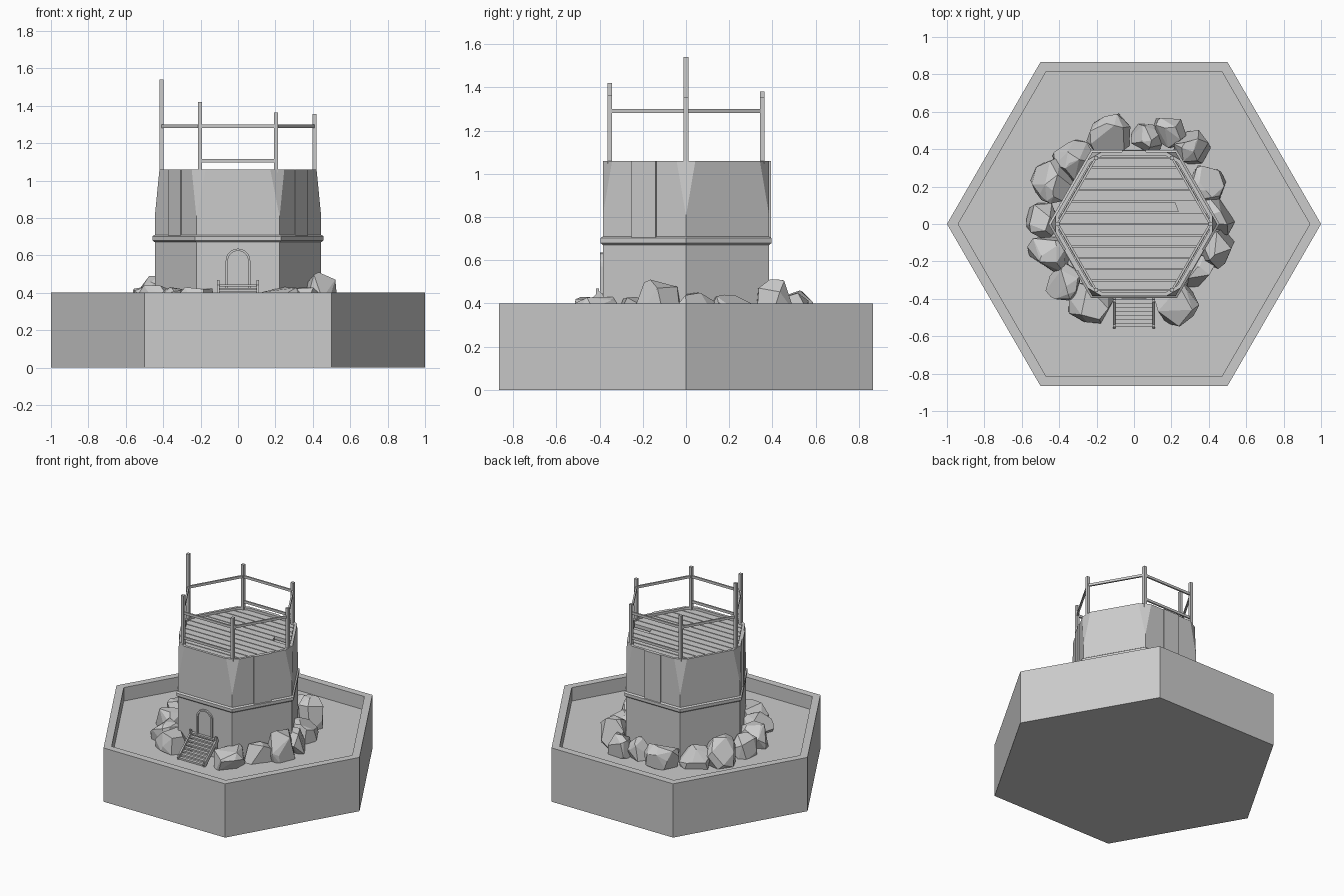
import bpy, bmesh, math, random
from mathutils import Vector

if "Cube" in bpy.data.objects:
    bpy.data.objects.remove(bpy.data.objects["Cube"])

random.seed(11)
FLOOR = 0.30


def finish(name, bm):
    bmesh.ops.recalc_face_normals(bm, faces=bm.faces[:])
    me = bpy.data.meshes.new(name)
    bm.to_mesh(me)
    bm.free()
    ob = bpy.data.objects.new(name, me)
    bpy.context.collection.objects.link(ob)
    return ob


def hull_bm(points, angle=0.01):
    """Convex solid around points, with coplanar triangles merged."""
    bm = bmesh.new()
    for p in points:
        bm.verts.new(p)
    bmesh.ops.convex_hull(bm, input=bm.verts[:])
    loose = [v for v in bm.verts if not v.link_faces]
    bmesh.ops.delete(bm, geom=loose, context='VERTS')
    bmesh.ops.dissolve_limit(bm, angle_limit=angle, verts=bm.verts[:], edges=bm.edges[:])
    return bm


def hull(name, points, angle=0.01):
    return finish(name, hull_bm(points, angle))


def box(name, x0, x1, y0, y1, z0, z1):
    return hull(name, [(x, y, z) for x in (x0, x1) for y in (y0, y1) for z in (z0, z1)])


def beam(name, a, b, w, h):
    a, b = Vector(a), Vector(b)
    d = (b - a).normalized()
    side = d.cross(Vector((0, 0, 1)))
    side = side.normalized() if side.length > 0.01 else Vector((1, 0, 0))
    up = side.cross(d)
    return hull(name, [p + side * s * w / 2 + up * t * h / 2
                       for p in (a, b) for s in (-1, 1) for t in (-1, 1)])


def hexagon(r, z):
    return [Vector((r * math.cos(i * math.pi / 3), r * math.sin(i * math.pi / 3), z))
            for i in range(6)]


def recess_top(bm, margin, depth):
    top = max(bm.faces, key=lambda f: f.calc_center_median().z)
    bmesh.ops.inset_individual(bm, faces=[top], thickness=margin)
    ext = bmesh.ops.extrude_discrete_faces(bm, faces=[top])
    bmesh.ops.translate(bm, verts=ext['faces'][0].verts[:], vec=(0, 0, -depth))


# Base tray
bm = hull_bm(hexagon(1, 0) + hexagon(1, 0.4))
recess_top(bm, 0.06, 0.4 - FLOOR)
finish("base", bm)

# Lower tower and belt course
R = 0.445
hull("lower_tower", hexagon(R, FLOOR - 0.01) + hexagon(R, 0.69))
hull("belt_course", hexagon(R, 0.67) + hexagon(0.458, 0.68)
     + hexagon(0.458, 0.702) + hexagon(R, 0.71))

# Upper tower with stopped chamfers on its corners
pts = hexagon(R, 0.69) + hexagon(R, 0.805)
for z in (0.84, 1.06):
    ring = hexagon(R, z)
    for i in range(6):
        for j in (i - 1, (i + 1) % 6):
            pts.append(ring[i] + (ring[j] - ring[i]).normalized() * 0.05)
bm = hull_bm(pts)
recess_top(bm, 0.02, 0.05)
finish("upper_tower", bm)

# Raised panels on alternating faces
for k, ang in enumerate((-30, 90, 210)):
    a = math.radians(ang)
    n = Vector((math.cos(a), math.sin(a), 0))
    t = Vector((-n.y, n.x, 0))
    ap = R * math.cos(math.pi / 6)
    hull(f"wall_panel_{k}", [n * d + t * s + Vector((0, 0, z))
                             for d in (ap - 0.01, ap + 0.008) for s in (-0.065, 0.065)
                             for z in (0.705, 1.06)])

# Roof deck planks, one of them broken
N, DECK_R = 12, 0.418
half = DECK_R * math.cos(math.pi / 6)
step = 2 * half / N
for i in range(N):
    y0, y1 = -half + i * step + 0.003, -half + (i + 1) * step - 0.003
    pts = []
    for y in (y0, y1):
        e = DECK_R - abs(y) * math.tan(math.pi / 6)
        right = (0.24 if y == y0 else 0.22) if i == 7 else e
        pts += [(x, y, z) for x in (-e, right) for z in (1.02, 1.045)]
    hull(f"deck_plank_{i}", pts)

# Railing posts of uneven height, counter-clockwise from +x
heights = (1.355, 1.355, 1.38, 1.54, 1.42, 1.363)
corners = hexagon(0.408, 0)
for i, (c, h) in enumerate(zip(corners, heights)):
    beam(f"railing_post_{i}", (c.x, c.y, 1.02), (c.x, c.y, h), 0.022, 0.022)

# Rails
for i in range(6):
    a, b = corners[i], corners[(i + 1) % 6]
    for z in ((1.29, 1.105) if i in (1, 4) else (1.29,)):
        up = Vector((0, 0, z))
        beam(f"rail_{i}_{z}", a + up, b + up, 0.012, 0.018)

# Arched door and frame
def arch(r):
    return ([(-r, 0.42)] + [(-r * math.cos(math.pi * k / 10), 0.57 + r * math.sin(math.pi * k / 10))
                            for k in range(11)] + [(r, 0.42)])


hull("door", [(x, y, z) for x, z in arch(0.058) for y in (-0.38, -0.388)])
bm = bmesh.new()
outer = [bm.verts.new((x, -0.38, z)) for x, z in arch(0.066)]
inner = [bm.verts.new((x, -0.38, z)) for x, z in arch(0.054)]
for k in range(len(outer) - 1):
    bm.faces.new((outer[k], outer[k + 1], inner[k + 1], inner[k]))
ext = bmesh.ops.extrude_face_region(bm, geom=bm.faces[:])
bmesh.ops.translate(bm, vec=(0, -0.018, 0),
                    verts=[g for g in ext['geom'] if isinstance(g, bmesh.types.BMVert)])
finish("door_frame", bm)

# Entrance stairs
for k in range(8):
    f = k / 7
    y, z = -0.54 + 0.145 * f, 0.315 + 0.13 * f
    box(f"stair_tread_{k}", -0.1, 0.1, y - 0.012, y + 0.012, z - 0.012, z)
for s in (-1, 1):
    beam(f"stair_stringer_{s}", (s * 0.105, -0.55, 0.305), (s * 0.105, -0.39, 0.445), 0.012, 0.03)
    for y, z0, z1 in ((-0.545, FLOOR, 0.335), (-0.41, FLOOR, 0.468)):
        beam(f"stair_post_{s}_{y}", (s * 0.105, y, z0), (s * 0.105, y, z1), 0.014, 0.014)

# Boulders around the foot: x, y, radius, top height
rocks = [(-.13, .47, .12, .46), (.07, .46, .085, .43), (.19, .50, .09, .45), (.31, .41, .10, .51),
         (.38, .20, .11, .44), (.43, .04, .115, .45), (.43, -.13, .105, .51), (.35, -.26, .10, .43),
         (.22, -.42, .12, .43), (-.23, -.42, .12, .43), (-.37, -.32, .10, .43),
         (-.46, -.17, .115, .44), (-.49, .02, .095, .44), (-.43, .22, .12, .49),
         (-.32, .34, .11, .44)]
for k, (x, y, r, top) in enumerate(rocks):
    pts = []
    for _ in range(26):
        d = Vector([random.gauss(0, 1) for _ in range(3)]).normalized()
        m = sum(abs(c) ** 3.2 for c in d) ** (1 / 3.2)
        pts.append(d / m)
    hi = max(p.z for p in pts)
    span = [max(abs(p[c]) for p in pts) for c in (0, 1)]
    spin = random.uniform(0, math.pi)
    ca, sa = math.cos(spin), math.sin(spin)
    out = []
    for p in pts:
        px, py = p.x / span[0] * r, p.y / span[1] * r * 0.9
        z = FLOOR + 0.03 + p.z / hi * (top - FLOOR - 0.03)
        out.append((x + px * ca - py * sa, y + px * sa + py * ca, max(z, FLOOR - 0.005)))
    hull(f"boulder_{k}", out, math.radians(14))
